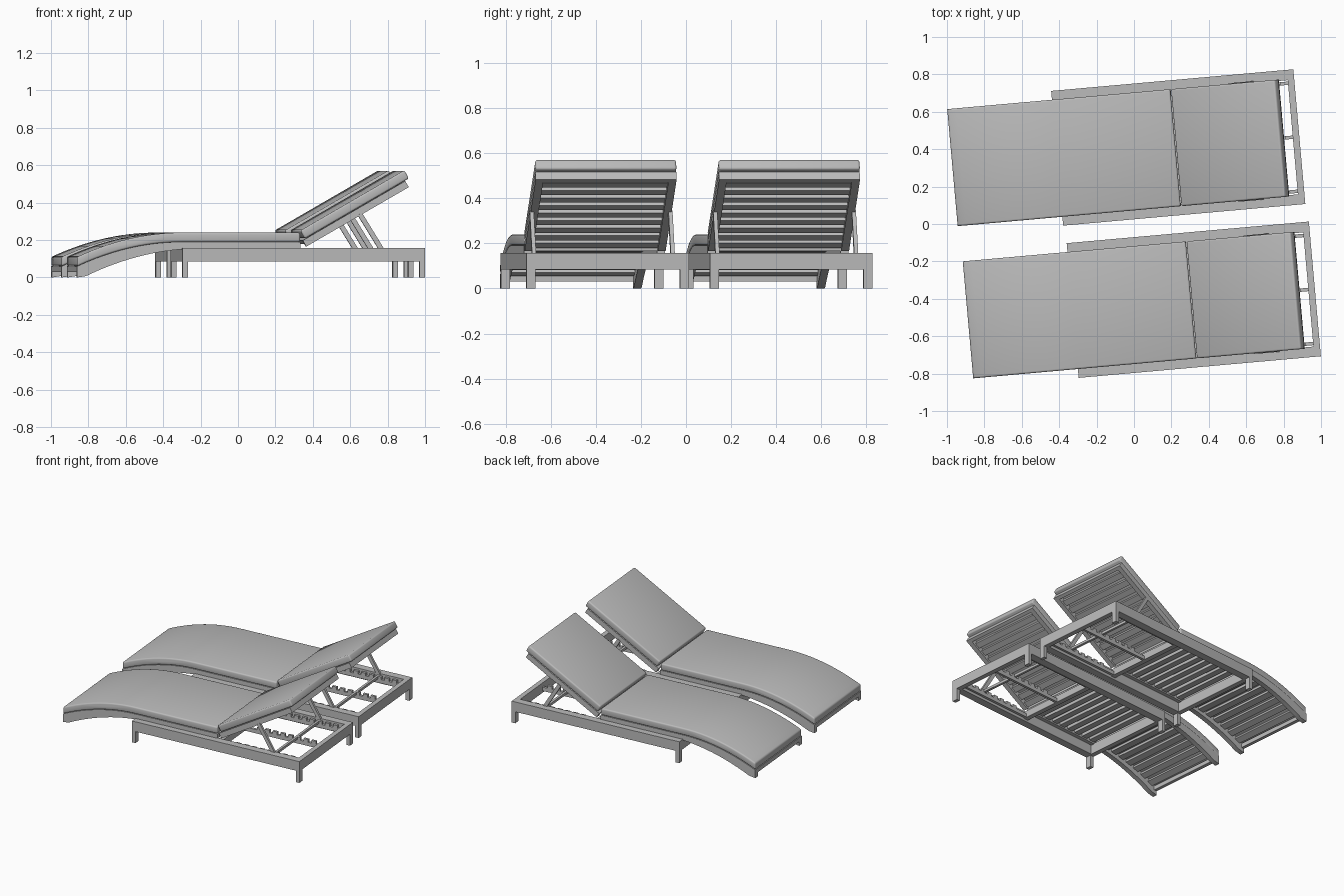
import bpy, bmesh, math
from mathutils import Matrix, Vector

cube = bpy.data.objects.get("Cube")
if cube:
    bpy.data.objects.remove(cube, do_unlink=True)

grey = bpy.data.materials.new("warm_grey")
grey.use_nodes = True
grey.diffuse_color = (0.5, 0.5, 0.5, 1)
grey.node_tree.nodes["Principled BSDF"].inputs["Base Color"].default_value = (0.5, 0.5, 0.5, 1)

HALF = 0.314       # half width of cushions and slatted bed
FRAME = 0.3615     # half width of the base frame
LENGTH = 1.3       # length of the base frame
FOOT = -1.862      # foot end; the head end of the frame is at 0
HINGE = -0.663


def finish(bm, name, place, smooth=False):
    bmesh.ops.recalc_face_normals(bm, faces=bm.faces)
    bm.transform(place)
    mesh = bpy.data.meshes.new(name)
    bm.to_mesh(mesh)
    bm.free()
    mesh.materials.append(grey)
    ob = bpy.data.objects.new(name, mesh)
    bpy.context.collection.objects.link(ob)
    if smooth:
        bpy.ops.object.select_all(action='DESELECT')
        ob.select_set(True)
        bpy.context.view_layer.objects.active = ob
        bpy.ops.object.shade_smooth_by_angle(angle=math.radians(40))


def add_box(bm, x0, x1, y0, y1, z0, z1, tilt=0.0):
    """Box between limits, tilted about its own cross axis."""
    mid = Vector(((x0 + x1) / 2, (y0 + y1) / 2, (z0 + z1) / 2))
    m = (Matrix.Translation(mid) @ Matrix.Rotation(-tilt, 4, 'Y')
         @ Matrix.Diagonal((x1 - x0, y1 - y0, z1 - z0, 1)))
    bmesh.ops.create_cube(bm, size=1, matrix=m)


def add_prism(bm, outline, y0, y1):
    """Side outline (x, z) extruded across the width."""
    face = bm.faces.new([bm.verts.new((x, y0, z)) for x, z in outline])
    ext = bmesh.ops.extrude_face_region(bm, geom=[face])
    verts = [v for v in ext["geom"] if isinstance(v, bmesh.types.BMVert)]
    bmesh.ops.translate(bm, verts=verts, vec=(0, y1 - y0, 0))


def round_edges(bm, radius):
    bmesh.ops.recalc_face_normals(bm, faces=bm.faces)
    sharp = [e for e in bm.edges if e.calc_face_angle(0) > 0.6]
    bmesh.ops.bevel(bm, geom=sharp, offset=radius, segments=3, profile=0.5, affect='EDGES')


def add_bar(bm, a, b, y0, y1, thick):
    """Straight bar between two side-view points."""
    dx, dz = b[0] - a[0], b[1] - a[1]
    length = math.hypot(dx, dz)
    cx, cz = (a[0] + b[0]) / 2, (a[1] + b[1]) / 2
    add_box(bm, cx - length / 2, cx + length / 2, y0, y1,
            cz - thick / 2, cz + thick / 2, math.atan2(dz, dx))


def drop(x, start, k):
    return k * max(0, start - x) ** 2


def bed_top(x):
    return 0.19 - drop(x, -1.3, 0.411)


def bed_bottom(x):
    return max(0, 0.155 - drop(x, -1.2, 0.39))


def curve(height, end):
    """Side line from the foot to the given end, finely stepped on the bend."""
    xs = [FOOT + i * (FOOT + 1.2) / -14 for i in range(15)] + [end]
    return [(x, height(x)) for x in xs]


def lounger(tag, x, y):
    place = Matrix.Translation((x, y, 0)) @ Matrix.Rotation(math.radians(5.1), 4, 'Z')
    back = place @ Matrix.Translation((-0.652, 0, 0.2)) @ Matrix.Rotation(math.radians(-30), 4, 'Y')

    # Base frame with four legs
    bm = bmesh.new()
    for s in (-1, 1):
        lo, hi = sorted((s * FRAME, s * (FRAME - 0.055)))
        add_box(bm, -LENGTH, 0, lo, hi, 0.085, 0.158)
        lo, hi = sorted((s * FRAME, s * (FRAME - 0.04)))
        for x0 in (-LENGTH, -0.028):
            add_box(bm, x0, x0 + 0.028, lo, hi, 0, 0.12)
    for x0 in (-LENGTH, -0.035):
        add_box(bm, x0, x0 + 0.035, 0.05 - FRAME, FRAME - 0.05, 0.085, 0.158)
    add_box(bm, -0.66, -0.625, 0.05 - FRAME, FRAME - 0.05, 0.1, 0.15)
    finish(bm, "base_frame_" + tag, place)

    # Notched racks that catch the back support
    bm = bmesh.new()
    for yc in (-0.29, 0, 0.29):
        add_box(bm, -0.64, -0.03, yc - 0.009, yc + 0.009, 0.1, 0.128)
        for i in range(8):
            x0 = -0.53 + i * 0.06
            add_box(bm, x0, x0 + 0.035, yc - 0.009, yc + 0.009, 0.125, 0.148)
    finish(bm, "notched_racks_" + tag, place)

    # Curved bed side rails
    bm = bmesh.new()
    outline = curve(bed_top, HINGE) + curve(bed_bottom, HINGE)[::-1]
    for y0 in (-HALF, HALF - 0.035):
        add_prism(bm, outline, y0, y0 + 0.035)
    finish(bm, "bed_rails_" + tag, place, True)

    # Bed slats following the bend
    bm = bmesh.new()
    for i in range(17):
        xc = FOOT + 0.06 + i * 0.07
        slope = math.atan((bed_top(xc + 0.01) - bed_top(xc - 0.01)) / 0.02)
        zc = bed_top(xc) - 0.014
        add_box(bm, xc - 0.0225, xc + 0.0225, 0.03 - HALF, HALF - 0.03, zc - 0.01, zc + 0.01, slope)
    add_box(bm, FOOT, FOOT + 0.025, 0.03 - HALF, HALF - 0.03, 0.03, 0.06)
    finish(bm, "bed_slats_" + tag, place)

    # Seat cushion
    bm = bmesh.new()
    top = curve(lambda v: bed_top(v) + 0.05, HINGE - 0.002)
    add_prism(bm, top + curve(bed_top, HINGE - 0.002)[::-1], -HALF, HALF)
    round_edges(bm, 0.01)
    finish(bm, "seat_cushion_" + tag, place, True)

    # Raised back: rails, slats and cushion
    bm = bmesh.new()
    for y0 in (-HALF, HALF - 0.035):
        add_box(bm, 0, 0.635, y0, y0 + 0.035, -0.04, -0.002)
    add_box(bm, 0.61, 0.635, 0.03 - HALF, HALF - 0.03, -0.04, -0.002)
    finish(bm, "back_rails_" + tag, back)
    bm = bmesh.new()
    for i in range(9):
        x0 = 0.005 + i * 0.067
        add_box(bm, x0, x0 + 0.042, 0.03 - HALF, HALF - 0.03, -0.026, -0.004)
    finish(bm, "back_slats_" + tag, back)
    bm = bmesh.new()
    add_box(bm, 0.015, 0.66, -HALF, HALF, 0, 0.05)
    round_edges(bm, 0.01)
    finish(bm, "back_cushion_" + tag, back, True)

    # Back support: two props and a cross bar resting in the racks
    bm = bmesh.new()
    for s in (-1, 1):
        lo, hi = sorted((s * 0.3, s * 0.318))
        add_bar(bm, (-0.345, 0.34), (-0.225, 0.145), lo, hi, 0.026)
    add_box(bm, -0.236, -0.218, -0.31, 0.31, 0.13, 0.148)
    finish(bm, "back_support_" + tag, place)


lounger("rear", 0.884, 0.467)
lounger("front", 0.967, -0.347)
